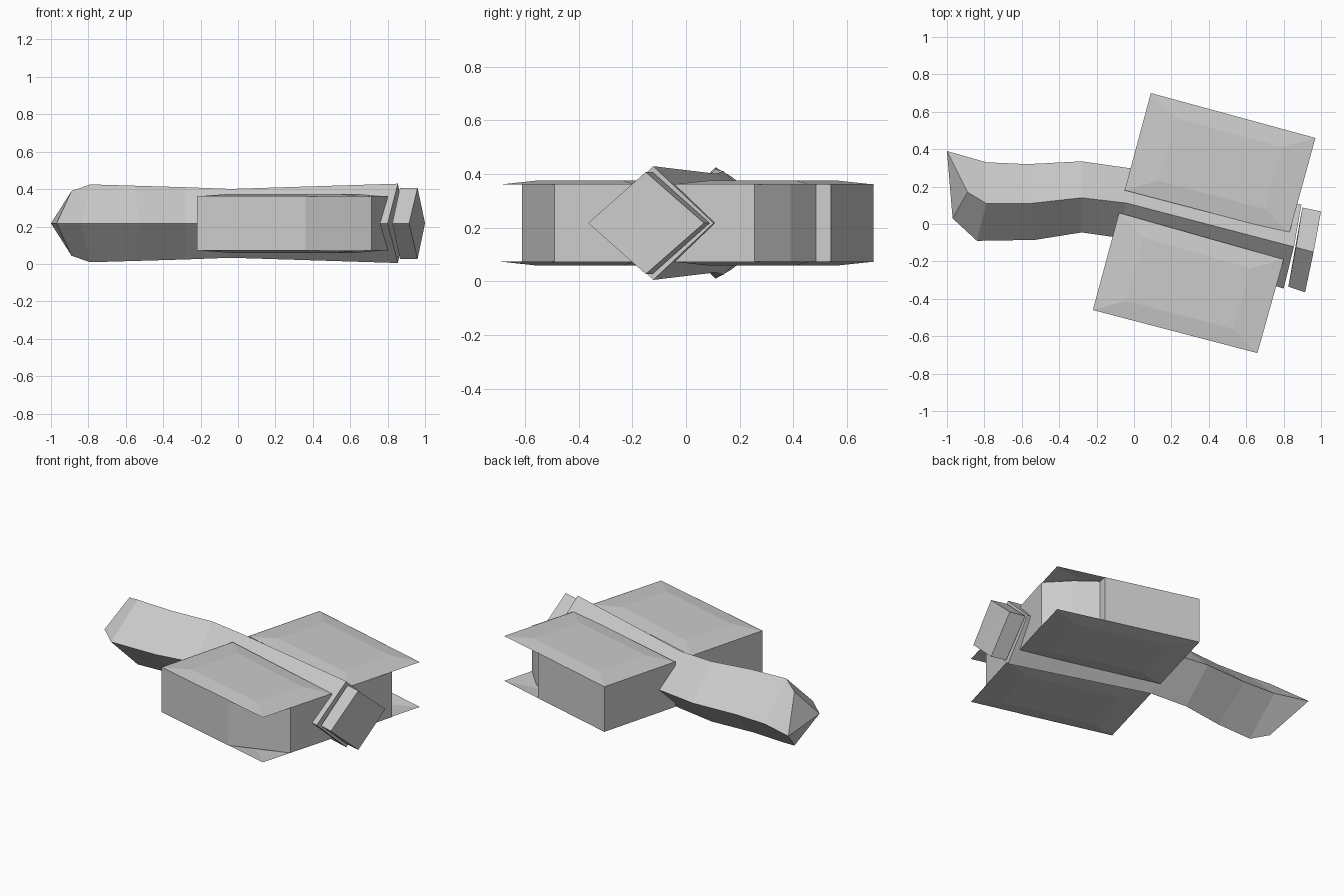
import bpy
from mathutils import Vector

if "Cube" in bpy.data.objects:
    bpy.data.objects.remove(bpy.data.objects["Cube"])

MID = 0.217  # height of the horizontal symmetry plane

grey = bpy.data.materials.new("plain_grey")
grey.diffuse_color = (0.6, 0.6, 0.6, 1)
grey.use_nodes = True
grey.node_tree.nodes["Principled BSDF"].inputs["Base Color"].default_value = grey.diffuse_color


def make(name, verts, faces):
    mesh = bpy.data.meshes.new(name)
    mesh.from_pydata(verts, [], faces)
    mesh.materials.append(grey)
    mesh.update()
    ob = bpy.data.objects.new(name, mesh)
    bpy.context.collection.objects.link(ob)
    return ob


def diamond_loft(name, sections):
    """Loft diamond rings: (back xy, ridge xy, front xy, half height)."""
    verts, faces = [], []
    for back, ridge, front, h in sections:
        verts += [(*back, MID), (*ridge, MID + h), (*front, MID), (*ridge, MID - h)]
    for s in range(len(sections) - 1):
        for k in range(4):
            a, b = s * 4 + k, s * 4 + (k + 1) % 4
            faces.append((a, b, b + 4, a + 4))
    n = len(verts) - 4
    faces += [(2, 1, 0), (0, 3, 2), (n, n + 1, n + 2), (n + 2, n + 3, n)]
    return make(name, verts, faces)


# Bent diamond rod, with its folded tip on the left
diamond_loft("diamond_rod", [
    ((-1.0, 0.39), (-0.89, 0.17), (-0.97, 0.03), 0.173),
    ((-0.79, 0.33), (-0.79, 0.11), (-0.84, -0.09), 0.208),
    ((-0.57, 0.32), (-0.55, 0.11), (-0.53, -0.085), 0.201),
    ((-0.28, 0.335), (-0.28, 0.14), (-0.28, -0.045), 0.193),
    ((0.0, 0.295), (-0.04, 0.112), (-0.09, -0.072), 0.184),
    ((0.895, 0.103), (0.855, -0.122), (0.80, -0.345), 0.212)])

# Short end block beyond a narrow step
diamond_loft("end_block", [
    ((0.90, 0.088), (0.866, -0.125), (0.825, -0.335), 0.19),
    ((1.0, 0.067), (0.96, -0.15), (0.915, -0.365), 0.19)])


def plate(name, corners, sign):
    """Thin cover whose middle bulges slightly outward."""
    pts = [Vector(c) for c in corners]
    centre = sum(pts, Vector((0, 0))) / 4
    verts = [(*p, MID + sign * 0.144) for p in pts]
    verts += [(*p.lerp(centre, 0.35), MID + sign * 0.158) for p in pts]
    faces = [(i, (i + 1) % 4, (i + 1) % 4 + 4, i + 4) for i in range(4)]
    faces.append((4, 5, 6, 7))
    if sign < 0:
        faces = [f[::-1] for f in faces]
    return make(name, verts, faces)


def walls(name, path):
    """Upright walls along an open path, meeting the rod at both ends."""
    n = len(path)
    verts = [(*p, MID - 0.145) for p in path] + [(*p, MID + 0.145) for p in path]
    return make(name, verts, [(i, i + 1, i + 1 + n, i + n) for i in range(n - 1)])


# Covers above and below each side box
front_plate = [(-0.08, 0.06), (-0.22, -0.46), (0.66, -0.69), (0.80, -0.19)]
back_plate = [(0.83, -0.05), (0.97, 0.46), (0.09, 0.70), (-0.05, 0.18)]
for side, corners in (("front", front_plate), ("back", back_plate)):
    plate(side + "_top_cover", corners, 1)
    plate(side + "_bottom_cover", corners, -1)

# Box walls, each cut back at its outer right corner
walls("front_box_walls", [(-0.08, 0.06), (-0.22, -0.46), (0.36, -0.612),
                          (0.715, -0.49), (0.80, -0.19)])
walls("back_box_walls", [(0.83, -0.05), (0.917, 0.255), (0.79, 0.39), (0.665, 0.485),
                         (0.675, 0.54), (0.09, 0.70), (-0.05, 0.18)])
